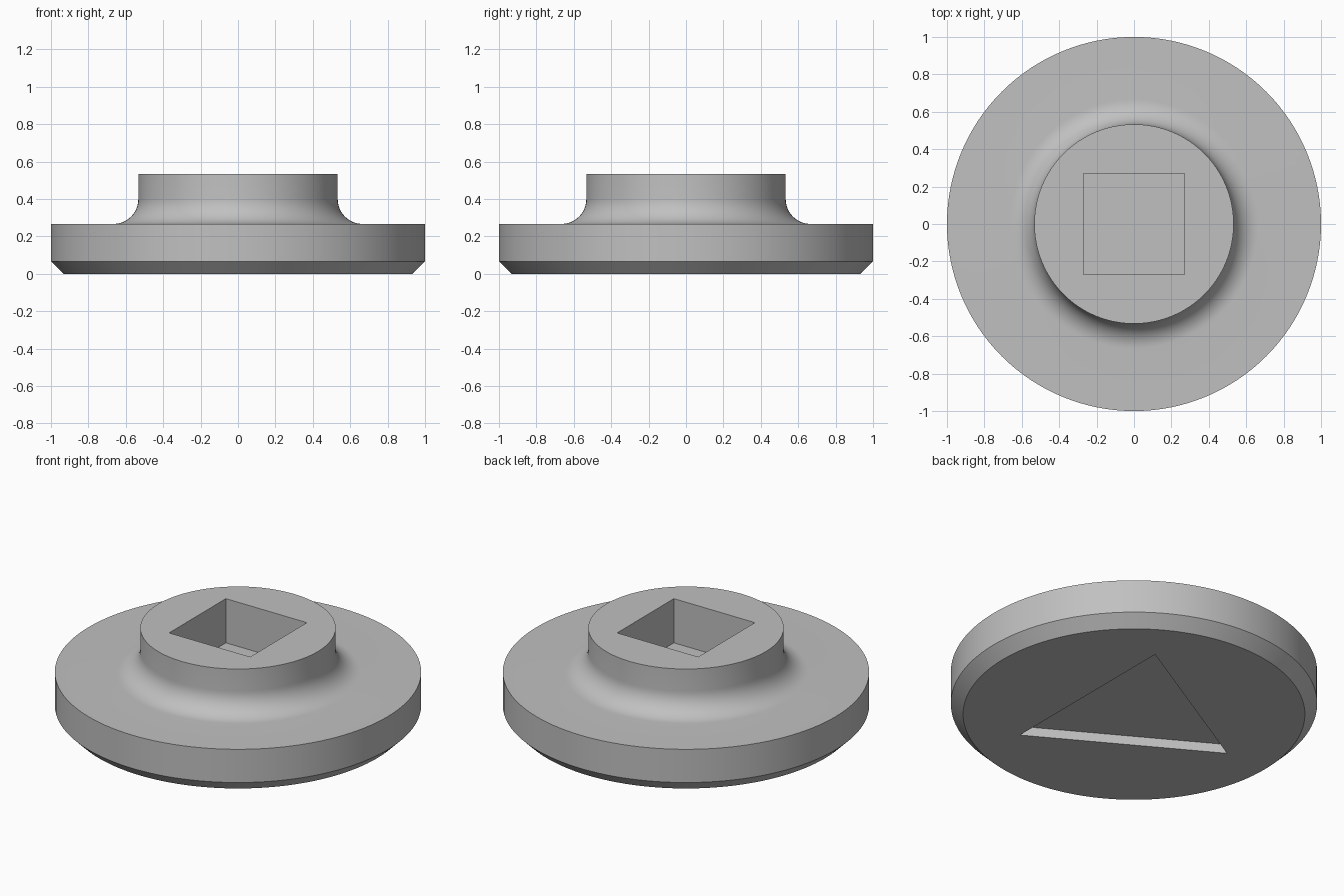
import bpy
import bmesh
from math import sin, cos, pi, radians

SEGMENTS = 128
if "Cube" in bpy.data.objects:
    bpy.data.objects.remove(bpy.data.objects["Cube"], do_unlink=True)

grey = bpy.data.materials.new("light grey")
grey.use_nodes = True
colour = (0.53, 0.53, 0.53, 1)
grey.diffuse_color = colour
grey.node_tree.nodes["Principled BSDF"].inputs["Base Color"].default_value = colour


def make_object(name, bm):
    bmesh.ops.recalc_face_normals(bm, faces=bm.faces[:])
    mesh = bpy.data.meshes.new(name)
    bm.to_mesh(mesh)
    bm.free()
    mesh.materials.append(grey)
    obj = bpy.data.objects.new(name, mesh)
    bpy.context.collection.objects.link(obj)
    return obj


def lathe(name, profile):
    """Closed solid of revolution with flat caps at both ends."""
    bm = bmesh.new()
    rings = [[bm.verts.new((r * cos(2 * pi * i / SEGMENTS), r * sin(2 * pi * i / SEGMENTS), z))
              for i in range(SEGMENTS)] for r, z in profile]
    for low, high in zip(rings, rings[1:]):
        for i in range(SEGMENTS):
            j = (i + 1) % SEGMENTS
            bm.faces.new((low[i], low[j], high[j], high[i]))
    bm.faces.new(rings[0])
    bm.faces.new(rings[-1])
    return make_object(name, bm)


def prism(name, sides, radius, turn, bottom, top):
    """Upright regular prism."""
    bm = bmesh.new()
    angles = [turn + 2 * pi * i / sides for i in range(sides)]
    base = bm.faces.new([bm.verts.new((radius * cos(a), radius * sin(a), bottom)) for a in angles])
    extruded = bmesh.ops.extrude_face_region(bm, geom=[base])["geom"]
    moved = [v for v in extruded if isinstance(v, bmesh.types.BMVert)]
    bmesh.ops.translate(bm, verts=moved, vec=(0, 0, top - bottom))
    return make_object(name, bm)


# Flange with chamfered foot, filleted neck and hub
hub, step, fillet = 0.533, 0.267, 0.133
profile = [(0.933, 0), (1, 0.067), (1, step)]
for k in range(13):
    a = pi / 2 * k / 12
    profile.append((hub + fillet * (1 - sin(a)), step + fillet * (1 - cos(a))))
profile.append((hub, 0.533))
body = lathe("flanged_hub", profile)

# Square socket in the hub and shallow triangular recess underneath
cutters = [
    prism("square_socket_cutter", 4, 0.27 * 2 ** 0.5, pi / 4, 0.267, 0.7),
    prism("triangle_recess_cutter", 3, 0.663, pi, -0.1, 0.055),
]
bpy.ops.object.select_all(action="DESELECT")
body.select_set(True)
bpy.context.view_layer.objects.active = body
for cutter in cutters:
    cutter.hide_render = True
    cut = body.modifiers.new(cutter.name, "BOOLEAN")
    cut.operation = "DIFFERENCE"
    cut.solver = "EXACT"
    cut.object = cutter
    bpy.ops.object.modifier_apply(modifier=cut.name)
    bpy.data.objects.remove(cutter, do_unlink=True)

bpy.ops.object.shade_smooth_by_angle(angle=radians(30))
